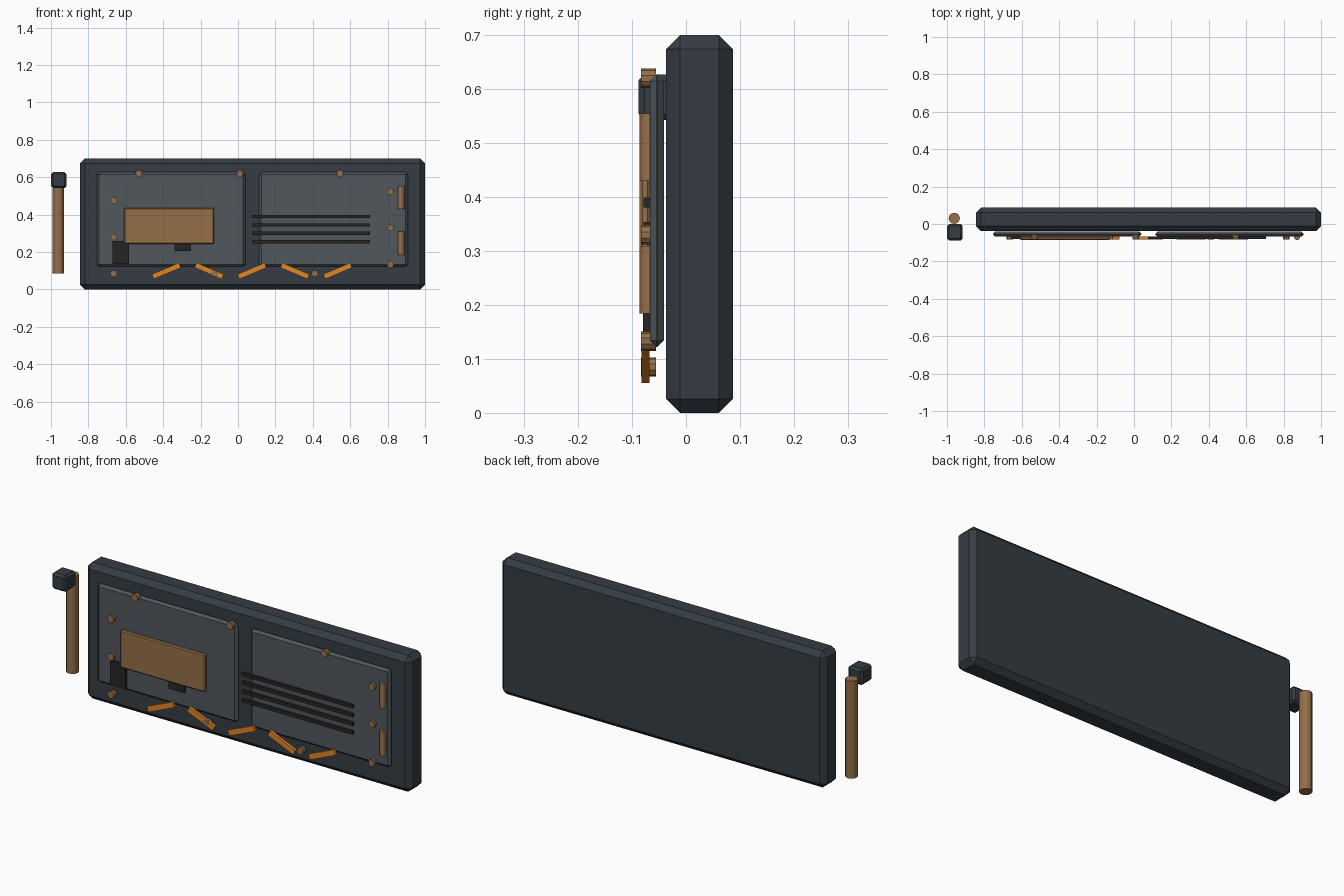
import bpy, math

if "Cube" in bpy.data.objects:
    bpy.data.objects.remove(bpy.data.objects["Cube"])


def material(name, r, g, b):
    m = bpy.data.materials.new(name)
    m.diffuse_color = (r, g, b, 1)
    m.use_nodes = True
    m.node_tree.nodes["Principled BSDF"].inputs["Base Color"].default_value = m.diffuse_color
    return m


SLATE = material("slate_metal", 0.036, 0.046, 0.057)
PANEL = material("panel_metal", 0.08, 0.095, 0.108)
COPPER = material("copper", 0.30, 0.16, 0.065)
ORANGE = material("warning_orange", 0.75, 0.24, 0.02)
DARK = material("dark_recess", 0.02, 0.018, 0.017)


def box(name, x, y, z, mat, bevel=0.0, angle=0.0):
    """Box from (min, max) ranges, optionally chamfered and turned about y."""
    bpy.ops.mesh.primitive_cube_add(size=1)
    ob = bpy.context.object
    ob.name = name
    size = [r[1] - r[0] for r in (x, y, z)]
    for v in ob.data.vertices:
        v.co = [c * s for c, s in zip(v.co, size)]
    ob.location = [(r[0] + r[1]) / 2 for r in (x, y, z)]
    ob.rotation_euler.y = angle
    ob.data.materials.append(mat)
    if bevel:
        mod = ob.modifiers.new("chamfer", 'BEVEL')
        mod.width = bevel
        mod.segments = 1
    return ob


def rod(name, loc, radius, length, mat, sides=12, along_y=False):
    bpy.ops.mesh.primitive_cylinder_add(vertices=sides, radius=radius, depth=length, location=loc)
    ob = bpy.context.object
    ob.name = name
    if along_y:
        ob.rotation_euler.x = math.pi / 2
    ob.data.materials.append(mat)
    return ob


# Main slab and its two raised front panels
box("body", (-0.845, 1.0), (-0.037, 0.087), (0, 0.70), SLATE, 0.026)
box("left_panel", (-0.755, 0.04), (-0.067, -0.041), (0.122, 0.627), PANEL, 0.012)
box("right_panel", (0.113, 0.908), (-0.067, -0.041), (0.122, 0.627), PANEL, 0.012)

# Patch plate and dark worn areas
box("patch_plate", (-0.61, -0.128), (-0.086, -0.066), (0.243, 0.435), COPPER, 0.005)
box("dark_patch_large", (-0.67, -0.583), (-0.08, -0.066), (0.135, 0.26), DARK)
box("dark_patch_small", (-0.34, -0.25), (-0.08, -0.066), (0.205, 0.26), DARK)

# Vent slats
for i in range(4):
    z = 0.255 + i * 0.045
    box(f"vent_slat_{i + 1}", (0.075, 0.705), (-0.079, -0.066), (z - 0.009, z + 0.009), DARK)

# Rivets around the front
rivets = [(-0.53, 0.62), (0.01, 0.62), (0.545, 0.62),
          (-0.665, 0.475), (-0.665, 0.28), (-0.665, 0.085),
          (0.815, 0.522), (0.815, 0.33), (0.815, 0.133),
          (-0.125, 0.085), (0.41, 0.085)]
for i, (x, z) in enumerate(rivets):
    rod(f"rivet_{i + 1}", (x, -0.0695, z), 0.018, 0.027, COPPER, 10, True)

# Hinge barrels
for name, z in (("upper_hinge", 0.492), ("lower_hinge", 0.247)):
    rod(name, (0.872, -0.069, z), 0.017, 0.125, COPPER)

# Alternating hazard stripes
for i in range(5):
    x = -0.383 + i * 0.229
    box(f"hazard_stripe_{i + 1}", (x - 0.0785, x + 0.0785), (-0.082, -0.068),
        (0.085, 0.113), ORANGE, 0, 0.4 * (1 if i % 2 else -1))

# Free-standing side post and latch block
rod("side_post", (-0.961, 0.03, 0.335), 0.03, 0.50, COPPER)
box("latch_block", (-1.0, -0.916), (-0.088, 0.0), (0.543, 0.627), SLATE, 0.011)
